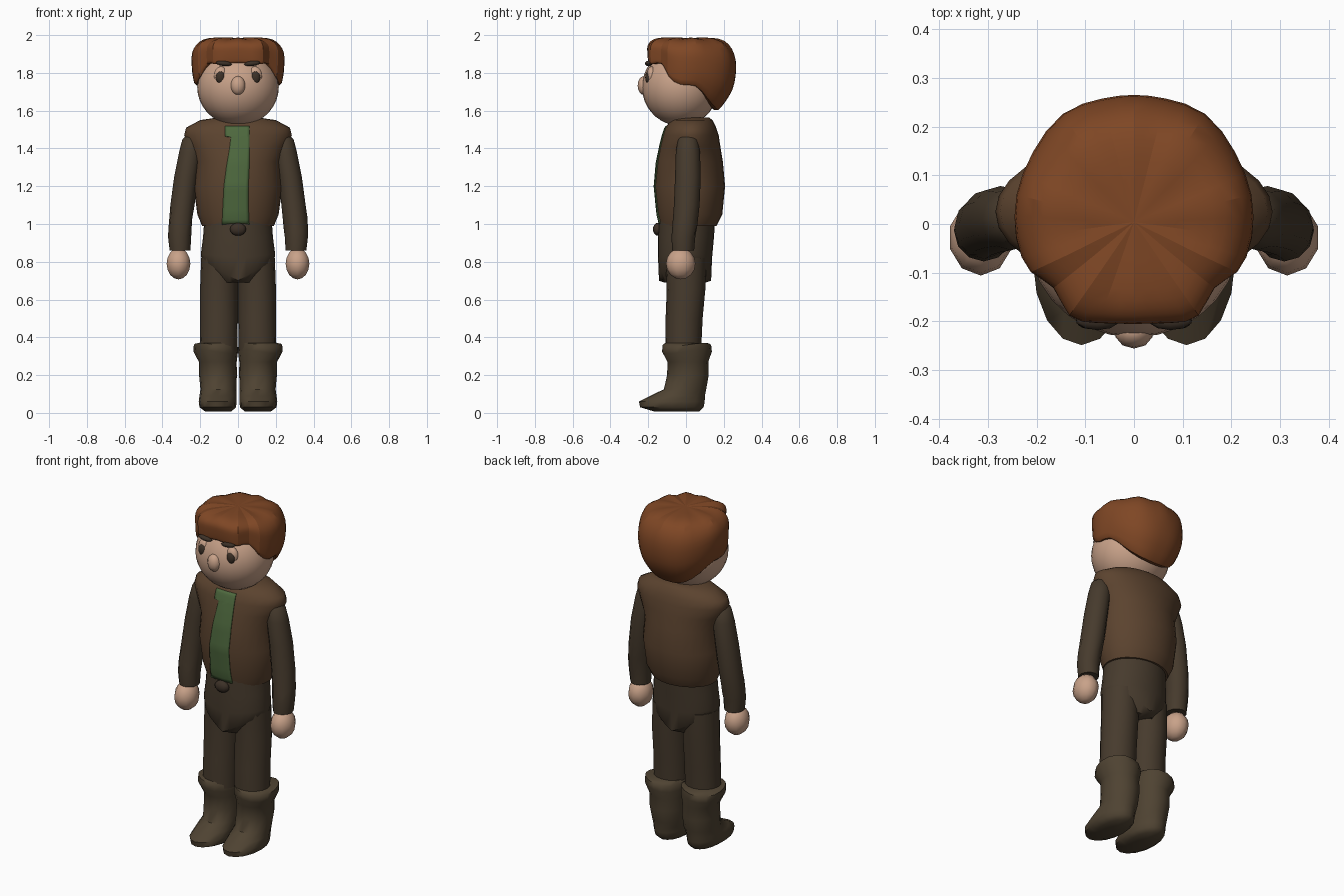
import bpy, bmesh, math
from mathutils import Vector
from mathutils.bvhtree import BVHTree

if "Cube" in bpy.data.objects:
    bpy.data.objects.remove(bpy.data.objects["Cube"])


def material(name, *rgb):
    m = bpy.data.materials.new(name)
    m.diffuse_color = (*rgb, 1)
    m.use_nodes = True
    m.node_tree.nodes["Principled BSDF"].inputs["Base Color"].default_value = m.diffuse_color
    return m


skin = material("skin", .58, .36, .25)
hair_brown = material("hair brown", .21, .062, .018)
vest_brown = material("vest brown", .105, .056, .028)
trouser_brown = material("trouser brown", .062, .043, .026)
boot_brown = material("boot brown", .078, .056, .032)
green = material("shirt green", .076, .14, .048)
dark = material("dark brown", .045, .03, .02)


def finish(name, bm, mats, angle=50):
    bmesh.ops.recalc_face_normals(bm, faces=bm.faces)
    me = bpy.data.meshes.new(name)
    bm.to_mesh(me)
    bm.free()
    for m in mats:
        me.materials.append(m)
    ob = bpy.data.objects.new(name, me)
    bpy.context.collection.objects.link(ob)
    bpy.ops.object.select_all(action='DESELECT')
    ob.select_set(True)
    bpy.context.view_layer.objects.active = ob
    bpy.ops.object.shade_smooth_by_angle(angle=math.radians(angle))
    return ob


def skin_rings(rings):
    """Bridge closed rings of points and cap both ends."""
    bm = bmesh.new()
    loops = [[bm.verts.new(p) for p in r] for r in rings]
    n = len(loops[0])
    for a, b in zip(loops, loops[1:]):
        for i in range(n):
            j = (i + 1) % n
            bm.faces.new((a[i], a[j], b[j], b[i]))
    for end in (loops[0], loops[-1]):
        c = bm.verts.new(sum((v.co for v in end), Vector()) / n)
        for i in range(n):
            bm.faces.new((end[i], end[(i + 1) % n], c))
    return bm


def loft(rings, n=20, wave=None):
    """Rings are (z, cx, cy, rx, ry); wave(row, angle, x) lifts points."""
    pts = []
    for k, (z, cx, cy, rx, ry) in enumerate(rings):
        row = []
        for i in range(n):
            a = math.tau * i / n
            x = cx + rx * math.cos(a)
            row.append((x, cy + ry * math.sin(a), z + (wave(k, a, x) if wave else 0)))
        pts.append(row)
    return skin_rings(pts)


def ball(name, c, r, mat, u=20, v=12, tilt=0):
    bm = bmesh.new()
    bmesh.ops.create_uvsphere(bm, u_segments=u, v_segments=v, radius=1)
    for p in bm.verts:
        x, y, z = p.co.x * r[0], p.co.y * r[1], p.co.z * r[2]
        p.co = Vector(c) + Vector((x, y, z + tilt * x))
    return finish(name, bm, [mat], 80)


# Vest body with broad shoulders
bm = loft([(.99, 0, .012, .19, .15), (1.05, 0, .02, .215, .172), (1.2, 0, .02, .235, .187),
           (1.33, 0, .02, .225, .175), (1.41, 0, .022, .26, .16), (1.47, 0, .025, .285, .148),
           (1.51, 0, .025, .275, .135), (1.55, 0, .03, .2, .11), (1.565, 0, .03, .1, .09)], 28)
tree = BVHTree.FromBMesh(bm)
finish("vest", bm, [vest_brown])

# Green shirt front laid over the vest opening: (z, left x, right x)
edges = [(.995, -.085, .06), (1.1, -.08, .055), (1.2, -.075, .055), (1.3, -.062, .06),
         (1.4, -.045, .062), (1.46, -.038, .062), (1.465, -.068, .062), (1.52, -.068, .062)]
bm = bmesh.new()
rows = []
for (z0, l0, r0), (z1, l1, r1) in zip(edges, edges[1:]):
    for t in (0, .25, .5, .75):
        rows.append((z0 + (z1 - z0) * t, l0 + (l1 - l0) * t, r0 + (r1 - r0) * t))
rows.append(edges[-1])
grid = []
for z, l, r in rows:
    line = []
    for i in range(9):
        x = l + (r - l) * i / 8
        hit = tree.ray_cast(Vector((x, -1, z)), Vector((0, 1, 0)))[0]
        line.append(bm.verts.new((x, (hit.y if hit else -.1) - .005, z)))
    grid.append(line)
for a, b in zip(grid, grid[1:]):
    for i in range(8):
        bm.faces.new((a[i], a[i + 1], b[i + 1], b[i]))
front = finish("shirt_front", bm, [green])
sol = front.modifiers.new("thickness", 'SOLIDIFY')
sol.thickness = .006

# Trouser seat with a V-shaped lower edge, and the buckle
finish("trouser_seat", loft(
    [(.69, 0, -.005, .1, .11), (.70, 0, -.005, .192, .138), (.82, 0, -.005, .197, .143),
     (.93, 0, 0, .185, .148), (1.03, 0, .005, .178, .15)], 28,
    lambda k, a, x: (0, .11, .02, 0, 0)[k] * min(1, abs(x) / .19)), [trouser_brown])
ball("buckle", (0, -.15, .972), (.045, .025, .034), dark, 10, 8)

for s, side in ((-1, "left"), (1, "right")):
    # Trouser leg
    finish(side + "_leg", loft([(.33, s * .103, -.015, .1, .095), (.5, s * .101, -.01, .1, .098),
                                (.65, s * .101, 0, .1, .102), (.82, s * .098, .0, .097, .108)], 16),
           [trouser_brown])
    # Boot with flared cuff and long toe
    finish(side + "_boot", loft(
        [(.008, s * .105, -.05, .07, .12), (.03, s * .107, -.075, .097, .168),
         (.06, s * .108, -.075, .1, .174), (.09, s * .106, -.045, .098, .145),
         (.125, s * .104, -.005, .095, .112), (.2, s * .106, .01, .1, .11),
         (.27, s * .107, .01, .1, .108), (.325, s * .118, .005, .118, .132),
         (.36, s * .118, .005, .116, .128), (.37, s * .11, 0, .1, .11)], 16,
        lambda k, a, x: .01 * math.sin(2 * a) * (k in (7, 8))), [boot_brown])
    # Sleeve with a zigzag edge above the dark cuff
    bm = loft([(.86, s * .307, -.015, .055, .058), (.93, s * .309, -.014, .061, .063),
               (.995, s * .306, -.006, .063, .066), (1.1, s * .294, .004, .064, .068),
               (1.25, s * .275, .01, .063, .068), (1.38, s * .252, .01, .06, .064),
               (1.45, s * .24, .01, .054, .052), (1.48, s * .225, .01, .03, .03)], 12,
              lambda k, a, x: .03 * math.cos(3 * a) * (k == 2))
    bm.faces.ensure_lookup_table()
    for f in bm.faces:
        f.material_index = int(f.index < 24 or f.calc_center_median().z < .9)
    finish(side + "_arm", bm, [green, trouser_brown])
    ball(side + "_hand", (s * .315, -.028, .79), (.066, .078, .083), skin, 10, 8)
    # Eye, pupil and brow
    ball(side + "_eyelid", (s * .09, -.183, 1.787), (.038, .025, .047), skin, 14, 10)
    ball(side + "_eye", (s * .092, -.2, 1.776), (.026, .016, .033), dark, 12, 8)
    ball(side + "_brow", (s * .075, -.198, 1.85), (.045, .02, .014), dark, 10, 6, s * .1)

# Head and nose
ball("head", (0, -.03, 1.725), (.216, .203, .205), skin, 28, 18)
ball("nose", (0, -.222, 1.733), (.04, .034, .05), skin, 10, 8)

# Hair: half outline as (x, y, lower edge z, lower edge scale), mirrored
half = [(0, -.205, 1.85, .96), (.075, -.205, 1.84, .97), (.14, -.2, 1.835, .98),
        (.16, -.12, 1.86, 1), (.215, -.11, 1.77, .98), (.25, -.03, 1.715, .93),
        (.245, .06, 1.74, .93), (.215, .15, 1.65, .78), (.15, .235, 1.6, .68),
        (.06, .265, 1.59, .64), (0, .265, 1.59, .63)]
outline = half + [(-x, y, z, b) for x, y, z, b in half[-2:0:-1]]
rings = [[(x * b * .8, y * b * .8, z + .02) for x, y, z, b in outline]]
for t, sc in ((0, 0), (.14, .4), (.3, .85), (.5, 1), (.7, 1), (.85, .92), (.96, .78), (1, .55)):
    row = []
    for i, (x, y, z, b) in enumerate(outline):
        k = b + (1 - b) * sc if t < .5 else sc
        k *= 1 + .025 * math.cos(i * math.pi) * (t > .6)
        lump = .012 * math.cos(i * math.pi) * (t > .8)
        row.append((x * k, y * k, z + (1.985 - z) * t + lump))
    rings.append(row)
hair = finish("hair", skin_rings(rings), [hair_brown])
sub = hair.modifiers.new("soften", 'SUBSURF')
sub.levels = sub.render_levels = 1
